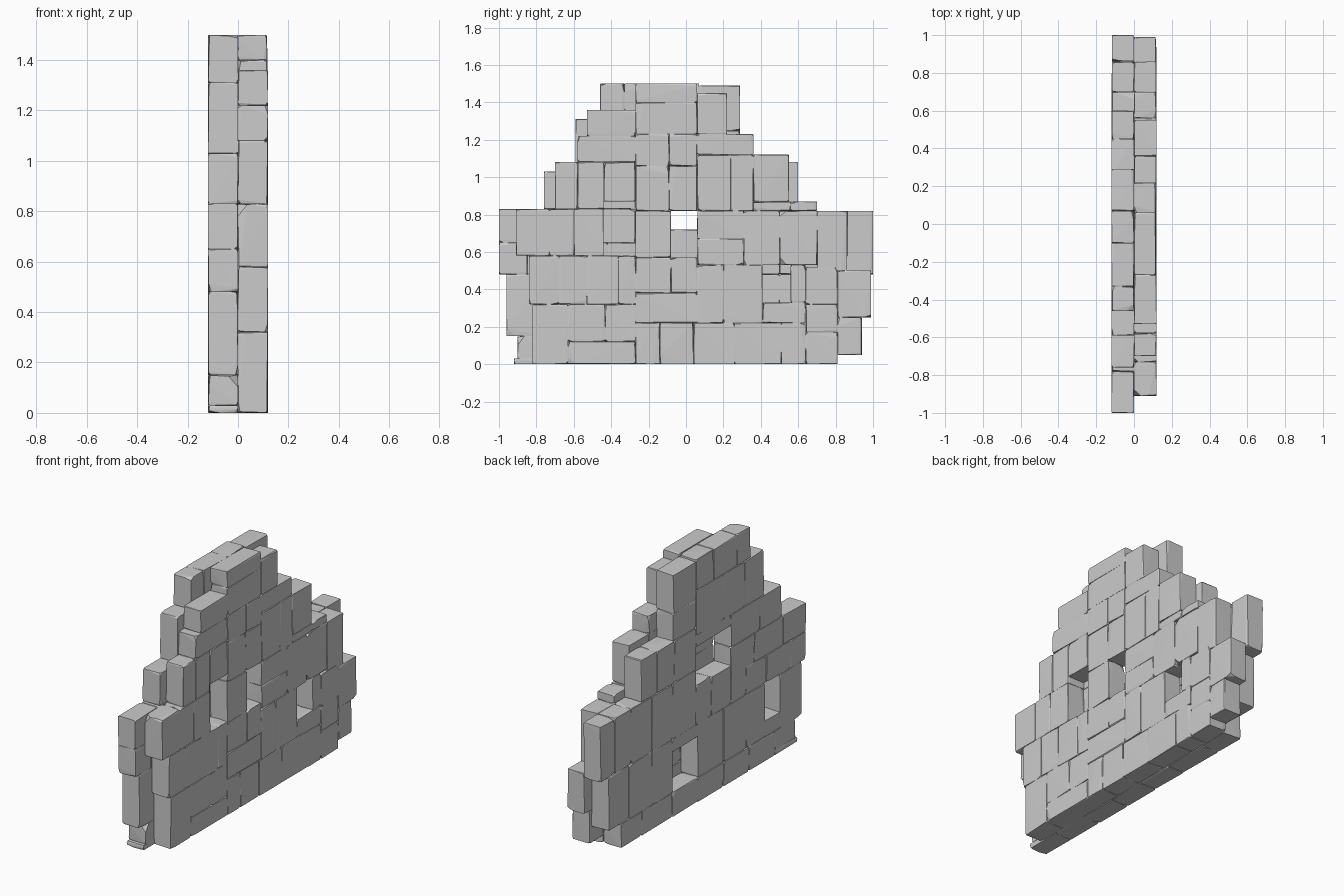
import bpy, bmesh, random
from itertools import product
from mathutils import Vector

cube = bpy.data.objects.get("Cube")
if cube:
    bpy.data.objects.remove(cube, do_unlink=True)

rng = random.Random(7)
THICK = 0.12

stone = bpy.data.materials.new("pale_grey_stone")
stone.use_nodes = True
GREY = (0.6, 0.6, 0.6, 1)
stone.diffuse_color = GREY
stone.node_tree.nodes["Principled BSDF"].inputs["Base Color"].default_value = GREY

# Each course: bottom, top, then the joints between its stones along y
LEFT_LOWER = [
    (0, .12, -.63, -.27), (0, .32, -.82, -.63), (.12, .32, -.63, -.43, -.27),
    (0, .22, -.27, -.14, .04, .26, .51, .64), (0, .17, .64, .81),
    (.17, .32, .64, .81), (.05, .25, .81, .94), (.25, .5, .81, .99),
    (.22, .38, -.27, .06), (.38, .57, -.27, -.08, .06),
    (.22, .53, .06, .2, .41), (.22, .33, .41, .64), (.33, .53, .56, .64),
    (.32, .52, .64, .81), (.32, .58, -.84, -.68, -.53, -.36, -.27),
]
LEFT_UPPER = [
    (.58, .83, -.91, -.73, -.6, -.44), (.57, .82, -.27, -.08),
    (.53, .67, .06, .31), (.67, .82, .06, .31), (.53, .82, .31, .5, .7),
    (.5, .82, .7, .86), (.83, 1.08, -.7, -.58, -.44), (.87, 1.08, -.44, -.27),
    (.82, 1.06, -.27, -.09, .06), (.82, 1.12, .06, .24, .36),
    (.82, .87, .36, .56, .7), (.87, 1.12, .36, .55),
    (1.08, 1.22, -.58, -.27), (1.06, 1.23, -.27, -.09, .06),
    (1.12, 1.23, .06, .36), (1.22, 1.36, -.53, -.27),
    (1.23, 1.4, -.27, .06), (1.4, 1.5, -.27, .06), (1.23, 1.45, .06, .22),
]
RIGHT_LOWER = [
    (0, .03, -.92, -.7), (.03, .15, -.9, -.7), (0, .15, -.7, -.45, -.2, .05, .3, .6, .8),
    (.15, .48, -.96, -.75), (.15, .25, -.75, -.6),
    (.15, .48, -.6, -.42, -.2, .05), (.4, .48, .05, .3),
    (.15, .48, .3, .5, .72, .92),
    (.48, .65, -1, -.85, -.62, -.42, -.27), (.65, .83, -1, -.78, -.5, -.27),
    (.48, .72, -.27, -.08, .07), (.48, .82, .07, .3, .5, .7, .86, 1),
]
RIGHT_UPPER = [
    (.83, 1.03, -.76, -.55, -.27), (.96, 1.03, -.27, .07),
    (.82, 1.08, .07, .28, .45, .6), (1.03, 1.31, -.59, -.4, -.2, .07),
    (1.08, 1.25, .07, .29), (1.31, 1.5, -.46, -.33, -.1, .07),
    (1.25, 1.49, .07, .29),
]


def chip(size):
    """How far a corner is worn back along an edge: mostly little, now and then a lot."""
    amount = rng.uniform(.02, .05) if rng.random() < .2 else rng.uniform(.003, .016)
    return min(amount, size * .4)


def add_stone(bm, low, high):
    """One faceted stone: a box whose eight corners are each cut off at random."""
    low, high = Vector(low), Vector(high)
    size = high - low
    points = []
    for corner in product((0, 1), repeat=3):
        base = Vector([high[i] if c else low[i] for i, c in enumerate(corner)])
        for axis in range(3):
            point = base.copy()
            point[axis] += chip(size[axis]) * (-1 if corner[axis] else 1)
            # The cut slants a little into the stone on the other axes
            other = (axis + rng.choice((1, 2))) % 3
            point[other] += rng.uniform(0, .005) * (-1 if corner[other] else 1)
            points.append(bm.verts.new(point))
    hull = bmesh.ops.convex_hull(bm, input=points)
    spare = {v for v in hull["geom_interior"] + hull["geom_unused"]
             if isinstance(v, bmesh.types.BMVert)}
    bmesh.ops.delete(bm, geom=list(spare), context='VERTS')


def build_stones(name, courses, side):
    """Lay one skin of the wall; side is +1 for the left skin, -1 for the right."""
    bm = bmesh.new()
    for bottom, top, *joints in courses:
        for start, end in zip(joints, joints[1:]):
            outer = side * (THICK - rng.uniform(0, .004))
            add_stone(bm, (min(0, outer), start, bottom), (max(0, outer), end, top))
    bmesh.ops.recalc_face_normals(bm, faces=bm.faces)
    mesh = bpy.data.meshes.new(name)
    bm.to_mesh(mesh)
    bm.free()
    mesh.materials.append(stone)
    bpy.context.collection.objects.link(bpy.data.objects.new(name, mesh))


build_stones("left_lower_stones", LEFT_LOWER, 1)
build_stones("left_upper_stones", LEFT_UPPER, 1)
build_stones("right_lower_stones", RIGHT_LOWER, -1)
build_stones("right_upper_stones", RIGHT_UPPER, -1)
